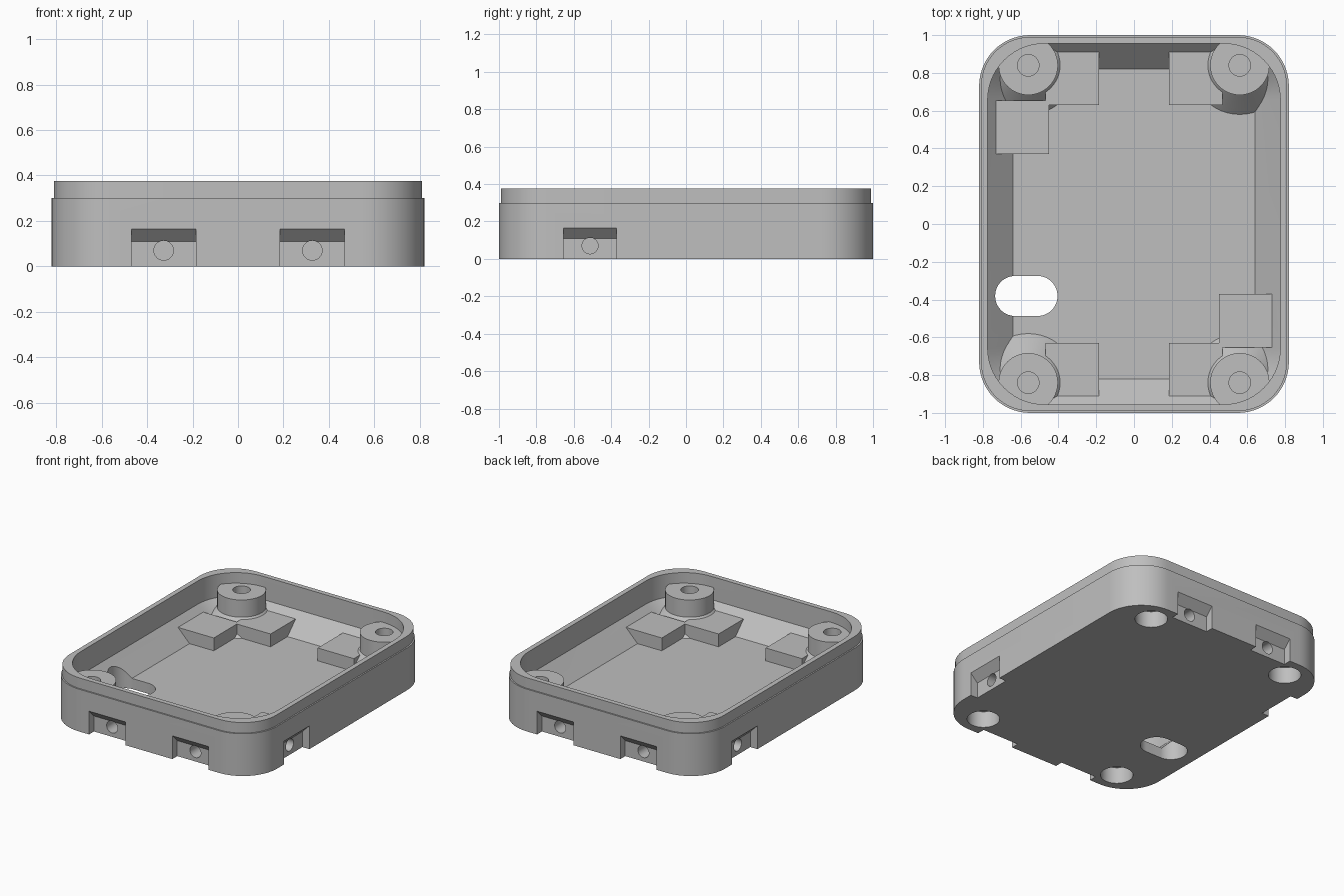
import bpy, bmesh
from math import pi, cos, sin
from mathutils import Matrix, Vector

cube = bpy.data.objects.get("Cube")
if cube:
    bpy.data.objects.remove(cube, do_unlink=True)

grey = bpy.data.materials.new("matte_grey")
grey.use_nodes = True
colour = (0.52, 0.52, 0.52, 1)
grey.diffuse_color = colour
grey.node_tree.nodes["Principled BSDF"].inputs["Base Color"].default_value = colour


def loft(name, rings, matrix=Matrix()):
    """Closed solid through rings with equal point counts."""
    bm = bmesh.new()
    loops = [[bm.verts.new(matrix @ Vector(p)) for p in ring] for ring in rings]
    n = len(loops[0])
    for a, b in zip(loops, loops[1:]):
        for i in range(n):
            j = (i + 1) % n
            bm.faces.new((a[i], a[j], b[j], b[i]))
    bm.faces.new(loops[0][::-1])
    bm.faces.new(loops[-1])
    bmesh.ops.recalc_face_normals(bm, faces=bm.faces)
    mesh = bpy.data.meshes.new(name)
    bm.to_mesh(mesh)
    bm.free()
    mesh.materials.append(grey)
    ob = bpy.data.objects.new(name, mesh)
    bpy.context.collection.objects.link(ob)
    return ob


def rounded(hx, hy, r, z, steps=14):
    """Rounded rectangle ring."""
    pts = []
    for k, (sx, sy) in enumerate(((1, 1), (-1, 1), (-1, -1), (1, -1))):
        for i in range(steps + 1):
            a = (k + i / steps) * pi / 2
            pts.append((sx * (hx - r) + r * cos(a), sy * (hy - r) + r * sin(a), z))
    return pts


def lathe(name, profile, matrix=Matrix(), n=48):
    return loft(name, [[(r * cos(2 * pi * i / n), r * sin(2 * pi * i / n), z)
                        for i in range(n)] for r, z in profile], matrix)


def extrude_x(name, profile, half, matrix):
    """Extrude a (y, z) profile along x."""
    return loft(name, [[(x, y, z) for y, z in profile] for x in (-half, half)], matrix)


def subtract(target, cutters):
    for c in cutters:
        m = target.modifiers.new(c.name, 'BOOLEAN')
        m.operation = 'DIFFERENCE'
        m.solver = 'EXACT'
        m.object = c
    bpy.context.view_layer.update()
    deps = bpy.context.evaluated_depsgraph_get()
    mesh = bpy.data.meshes.new_from_object(target.evaluated_get(deps))
    target.modifiers.clear()
    target.data = mesh
    for c in cutters:
        bpy.data.objects.remove(c, do_unlink=True)


# Outer shell with stepped lip
tray = loft("enclosure_tray", [rounded(0.82, 1.0, 0.27, 0), rounded(0.82, 1.0, 0.27, 0.30),
                               rounded(0.81, 0.99, 0.26, 0.30), rounded(0.81, 0.99, 0.26, 0.375)])

# Inner space with a sloped foot around the floor
cavity = loft("cavity", [rounded(0.64, 0.82, 0.165, 0.075), rounded(0.775, 0.955, 0.30, 0.21),
                         rounded(0.775, 0.955, 0.30, 0.5)])

kept, cuts = [], []

# Corner posts with conical feet, screw holes above and wide holes below
for sx in (-1, 1):
    for sy in (-1, 1):
        at = Matrix.Translation((sx * 0.56, sy * 0.84, 0))
        kept.append(lathe("post", [(0.335, 0), (0.157, 0.178), (0.157, 0.30)], at))
        cuts.append(lathe("screw_hole", [(0.057, 0.15), (0.057, 0.4)], at))
        cuts.append(lathe("foot_hole", [(0.105, -0.05), (0.105, 0.115)], at))

# Side latches: inner block, outer recess with sloped top, and pin hole
sides = [(0, 1.0, -0.327), (0, 1.0, 0.327), (pi, 1.0, -0.327), (pi, 1.0, 0.327),
         (pi / 2, 0.82, -0.513), (-pi / 2, 0.82, -0.513)]
for angle, wall, along in sides:
    at = Matrix.Rotation(angle, 4, 'Z') @ Matrix.Translation((along, -wall, 0))
    kept.append(extrude_x("latch_block", [(-0.05, 0), (0.37, 0), (0.37, 0.166), (-0.05, 0.166)],
                          0.142, at))
    cuts.append(extrude_x("latch_recess", [(-0.05, -0.05), (0.055, -0.05), (0.055, 0.11),
                                           (-0.05, 0.215)], 0.1425, at))
    pin = at @ Matrix.Translation((0, 0, 0.07)) @ Matrix.Rotation(-pi / 2, 4, 'X')
    cuts.append(lathe("pin_hole", [(0.043, 0.02), (0.043, 0.30)], pin, 32))

# Cable slot through floor
slot = loft("cable_slot", [[(x - 0.57, y - 0.381, z) for x, y, z in rounded(0.165, 0.106, 0.1055, h)]
                           for h in (-0.1, 0.6)])

subtract(cavity, kept)
subtract(tray, [cavity] + cuts + [slot])

# Clean up and smooth the round walls
bm = bmesh.new()
bm.from_mesh(tray.data)
bmesh.ops.remove_doubles(bm, verts=bm.verts, dist=0.0001)
bm.to_mesh(tray.data)
bm.free()
tray.data.materials.clear()
tray.data.materials.append(grey)
for p in tray.data.polygons:
    p.material_index = 0
bpy.ops.object.select_all(action='DESELECT')
tray.select_set(True)
bpy.context.view_layer.objects.active = tray
bpy.ops.object.shade_smooth_by_angle(angle=pi / 6)
